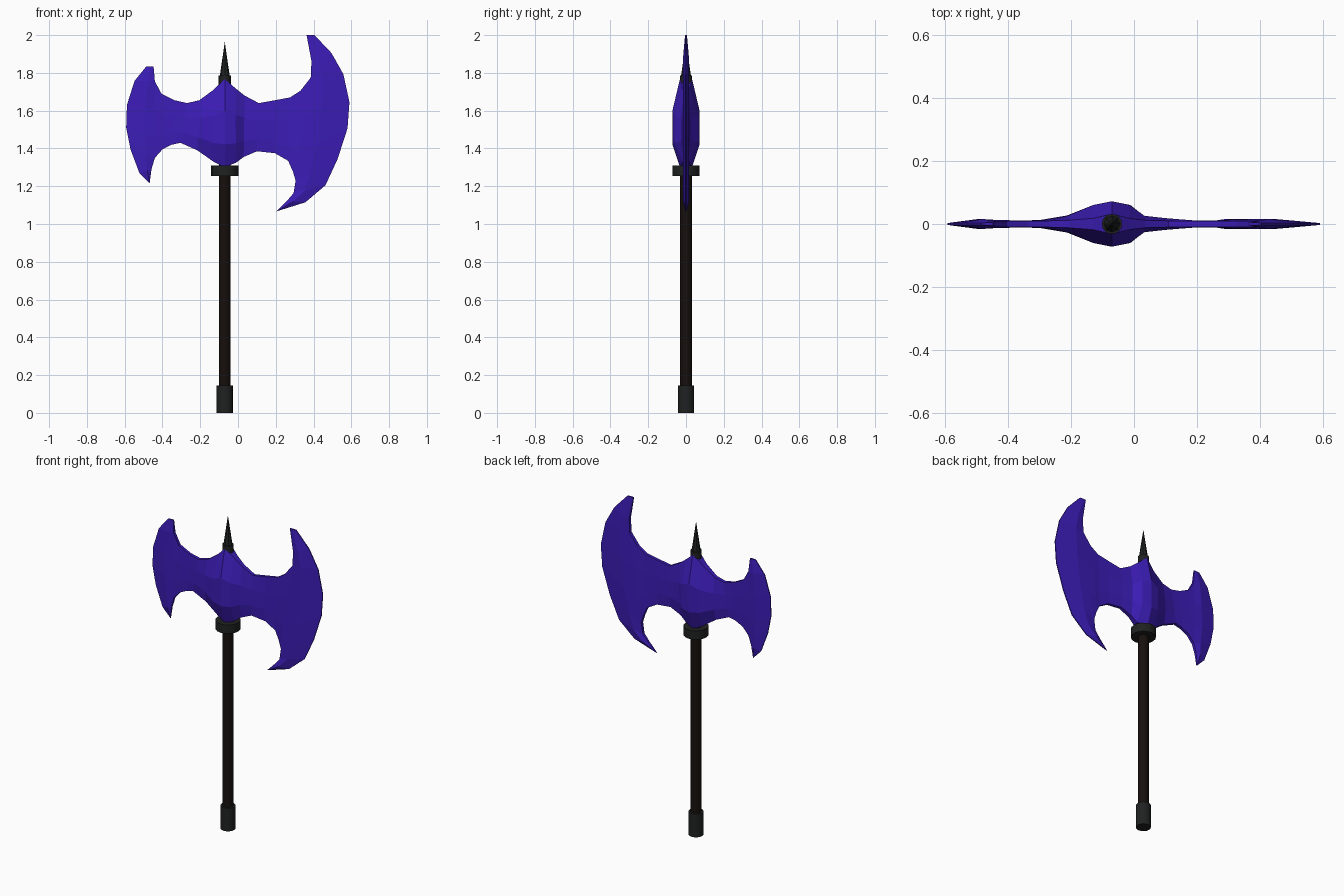
import bpy, bmesh

CX = -0.07  # handle axis


def material(name, rgb):
    m = bpy.data.materials.new(name)
    m.diffuse_color = (*rgb, 1)
    return m


PURPLE = material("purple_metal", (0.045, 0.012, 0.47))
WOOD = material("dark_wood", (0.008, 0.005, 0.004))
IRON = material("dark_iron", (0.014, 0.015, 0.015))


def rod(name, r1, r2, z0, z1, mat, sides=16):
    bpy.ops.mesh.primitive_cone_add(vertices=sides, radius1=r1, radius2=r2,
                                    depth=z1 - z0, location=(CX, 0, (z0 + z1) / 2))
    ob = bpy.context.object
    ob.name = name
    ob.data.materials.append(mat)
    if sides > 8:
        bpy.ops.object.shade_smooth_by_angle(angle=0.6)


def lerp(a, b, t):
    return tuple(p + (q - p) * t for p, q in zip(a, b))


def section(xt, zt, xb, zb, mid, edge):
    """Top-to-bottom line of (x, thickness, z) points across the head."""
    pts = [lerp((xt, zt), (xb, zb), t) for t in (0, 0.36, 0.74, 1)]
    return [(x, y, z) for (x, z), y in zip(pts, (edge, mid, mid, edge))]


def sheet(bm, rows):
    """Skin a grid of points with quads."""
    vs = [[bm.verts.new((x, -y, z)) for x, y, z in r] for r in rows]
    for a, b in zip(vs, vs[1:]):
        for i in range(len(a) - 1):
            bm.faces.new((a[i], a[i + 1], b[i + 1], b[i]))


def crescent(bm, inner, outer):
    """Blade with a raised ridge between its inner curve and cutting edge."""
    rows = []
    for k, (p, (ox, oz)) in enumerate(zip(inner, outer)):
        tip = k in (0, len(inner) - 1)
        o = (ox, 0.003, oz)
        rx, _, rz = lerp(p, o, 0.35)
        rows.append([p, (rx, 0.005 if tip else 0.016, rz), o])
    sheet(bm, rows)


# Head: sections from left blade root to right blade root
body = [section(*s) for s in [
    (-0.44, 1.755, -0.44, 1.35, 0.013, 0.009),
    (-0.405, 1.69, -0.40, 1.395, 0.012, 0.009),
    (-0.335, 1.655, -0.35, 1.42, 0.011, 0.009),
    (-0.27, 1.64, -0.305, 1.43, 0.013, 0.010),
    (-0.205, 1.655, -0.215, 1.39, 0.027, 0.012),
    (-0.13, 1.71, -0.13, 1.33, 0.060, 0.018),
    (-0.07, 1.768, -0.07, 1.30, 0.072, 0.032),
    (-0.015, 1.72, -0.01, 1.325, 0.060, 0.018),
    (0.035, 1.68, 0.03, 1.355, 0.026, 0.012),
    (0.11, 1.64, 0.10, 1.385, 0.018, 0.010),
    (0.195, 1.655, 0.195, 1.375, 0.011, 0.009),
    (0.275, 1.67, 0.265, 1.335, 0.011, 0.009),
    (0.33, 1.705, 0.29, 1.28, 0.014, 0.010),
    (0.385, 1.775, 0.305, 1.23, 0.015, 0.010),
]]

bm = bmesh.new()
sheet(bm, body)
# Left, smaller blade
crescent(bm,
         [(-0.447, 0.004, 1.835)] + body[0] + [(-0.458, 0.007, 1.29), (-0.468, 0.003, 1.215)],
         [(-0.485, 1.835), (-0.548, 1.757), (-0.588, 1.63), (-0.592, 1.51),
          (-0.569, 1.395), (-0.522, 1.27), (-0.468, 1.215)])
# Right, larger blade
crescent(bm,
         [(0.363, 0.004, 2.0), (0.389, 0.009, 1.862)] + body[-1]
         + [(0.294, 0.008, 1.163), (0.257, 0.006, 1.12), (0.204, 0.003, 1.067)],
         [(0.405, 2.0), (0.495, 1.905), (0.558, 1.793), (0.59, 1.645), (0.58, 1.507),
          (0.527, 1.343), (0.463, 1.205), (0.357, 1.115), (0.204, 1.067)])
bmesh.ops.remove_doubles(bm, verts=bm.verts[:], dist=0.0021)
# Mirror the front skin to the back and close the rim
ext = bmesh.ops.extrude_face_region(bm, geom=bm.faces[:])
for v in ext["geom"]:
    if isinstance(v, bmesh.types.BMVert):
        v.co.y *= -1
bmesh.ops.recalc_face_normals(bm, faces=bm.faces[:])
mesh = bpy.data.meshes.new("axe_head")
bm.to_mesh(mesh)
bm.free()
mesh.materials.append(PURPLE)
bpy.context.collection.objects.link(bpy.data.objects.new("axe_head", mesh))

# Handle and its fittings
rod("handle", 0.031, 0.031, 0.1, 1.76, WOOD)
rod("pommel", 0.043, 0.043, 0.0, 0.145, IRON)
rod("collar", 0.072, 0.072, 1.255, 1.31, IRON)
rod("top_cap", 0.032, 0.032, 1.70, 1.785, IRON)
rod("spike", 0.026, 0.0, 1.785, 1.965, IRON, sides=8)
